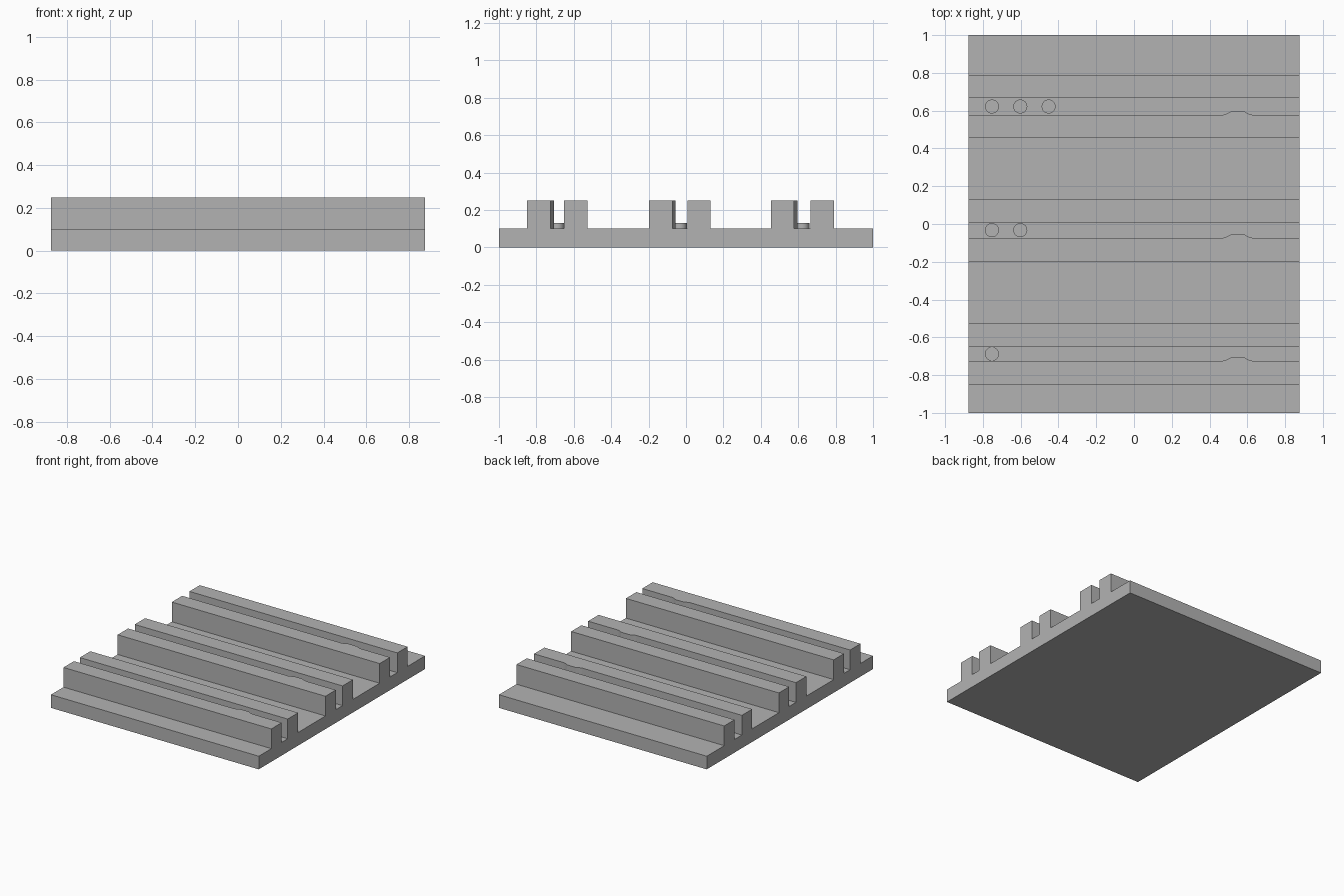
import bpy, bmesh

cube = bpy.data.objects.get("Cube")
if cube:
    bpy.data.objects.remove(cube, do_unlink=True)

grey = bpy.data.materials.new("plain grey")
grey.use_nodes = True
colour = (0.45, 0.45, 0.45, 1)
grey.diffuse_color = colour
grey.node_tree.nodes["Principled BSDF"].inputs["Base Color"].default_value = colour

HALF_X = 0.875
BASE_TOP, RAIL_TOP, PIN_TOP = 0.10, 0.25, 0.13
PIN_RADIUS = 0.037


def prism(name, outline, z0, z1):
    """Extrude a counter-clockwise outline in plan from z0 up to z1."""
    bm = bmesh.new()
    face = bm.faces.new([bm.verts.new((x, y, z0)) for x, y in outline])
    top = bmesh.ops.extrude_face_region(bm, geom=[face])["geom"]
    bmesh.ops.translate(bm, vec=(0, 0, z1 - z0),
                        verts=[v for v in top if isinstance(v, bmesh.types.BMVert)])
    bmesh.ops.recalc_face_normals(bm, faces=bm.faces)
    mesh = bpy.data.meshes.new(name)
    bm.to_mesh(mesh)
    bm.free()
    mesh.materials.append(grey)
    obj = bpy.data.objects.new(name, mesh)
    bpy.context.collection.objects.link(obj)
    return obj


def strip(y0, y1):
    return [(-HALF_X, y0), (HALF_X, y0), (HALF_X, y1), (-HALF_X, y1)]


# Base plate
prism("base_plate", strip(-1, 1), 0, BASE_TOP)

# Slots: front rail start and end, back rail start and end, number of marker pins
slots = {
    "front": (-0.849, -0.724, -0.652, -0.527, 1),
    "middle": (-0.198, -0.073, 0.008, 0.132, 2),
    "back": (0.454, 0.578, 0.666, 0.79, 3),
}

for label, (a, b, c, d, pins) in slots.items():
    # Front rail with a shallow clamping bump facing into the slot
    bump = [(0.625, 0), (0.605, 0.006), (0.585, 0.017),
            (0.512, 0.017), (0.492, 0.006), (0.472, 0)]
    outline = strip(a, b)
    outline[3:3] = [(x, b + rise) for x, rise in bump]
    prism(label + "_slot_front_rail", outline, BASE_TOP, RAIL_TOP)

    # Plain back rail
    prism(label + "_slot_back_rail", strip(c, d), BASE_TOP, RAIL_TOP)

    # Marker pins on the slot floor
    for i in range(pins):
        bpy.ops.mesh.primitive_cylinder_add(
            vertices=40, radius=PIN_RADIUS, depth=PIN_TOP - BASE_TOP,
            location=(-0.752 + 0.15 * i, (b + c) / 2, (PIN_TOP + BASE_TOP) / 2))
        pin = bpy.context.object
        pin.name = f"{label}_slot_pin_{i + 1}"
        pin.data.materials.append(grey)
        bpy.ops.object.shade_smooth_by_angle()
